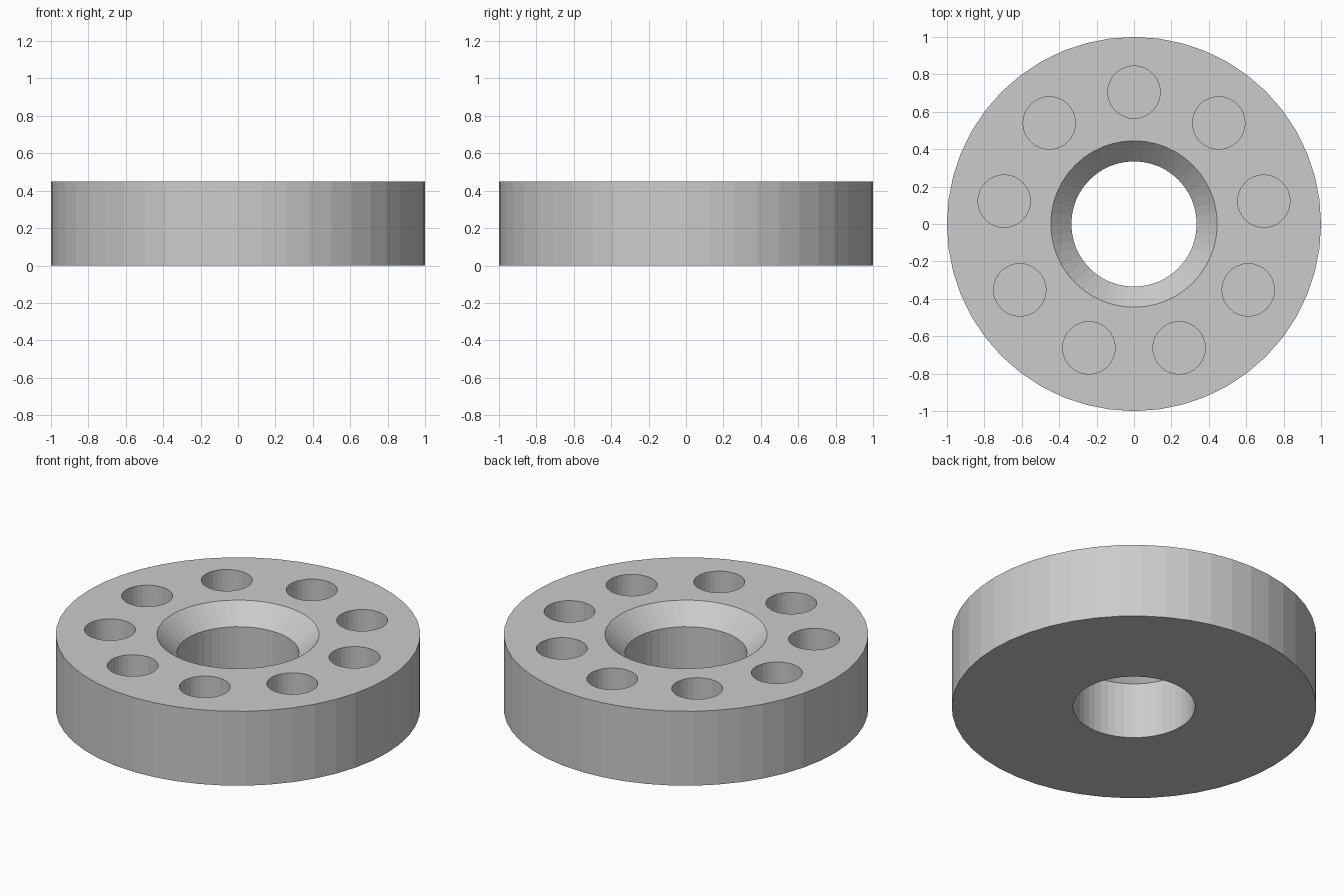
import bpy, bmesh
from math import cos, sin, pi

if "Cube" in bpy.data.objects:
    bpy.data.objects.remove(bpy.data.objects["Cube"])

HEIGHT = 0.45
SIDES = 48


def make_object(name, bm):
    bmesh.ops.recalc_face_normals(bm, faces=bm.faces)
    mesh = bpy.data.meshes.new(name)
    bm.to_mesh(mesh)
    bm.free()
    obj = bpy.data.objects.new(name, mesh)
    bpy.context.collection.objects.link(obj)
    return obj


# Ring body: closed profile (radius, z) with a chamfered centre bore
profile = [(1.0, 0), (1.0, HEIGHT), (0.445, HEIGHT), (0.335, HEIGHT - 0.11), (0.335, 0)]
bm = bmesh.new()
loops = []
for i in range(SIDES):
    a = 2 * pi * i / SIDES
    loops.append([bm.verts.new((r * cos(a), r * sin(a), z)) for r, z in profile])
n = len(profile)
for i in range(SIDES):
    p, q = loops[i], loops[(i + 1) % SIDES]
    for j in range(n):
        k = (j + 1) % n
        bm.faces.new((p[j], q[j], q[k], p[k]))
ring = make_object("ring_body", bm)

# Nine blind pockets around the top face
HOLES, HOLE_R, PITCH_R, DEPTH = 9, 0.14, 0.705, 0.27
bm = bmesh.new()
for i in range(HOLES):
    a = pi / 2 + 2 * pi * i / HOLES
    made = bmesh.ops.create_cone(bm, cap_ends=True, segments=32, radius1=HOLE_R,
                                 radius2=HOLE_R, depth=2 * DEPTH)
    bmesh.ops.translate(bm, verts=made["verts"],
                        vec=(PITCH_R * cos(a), PITCH_R * sin(a), HEIGHT))
cutter = make_object("pocket_cutter", bm)
cutter.hide_render = True
cutter.hide_set(True)

cut = ring.modifiers.new("pockets", "BOOLEAN")
cut.operation = "DIFFERENCE"
cut.solver = "EXACT"
cut.object = cutter
